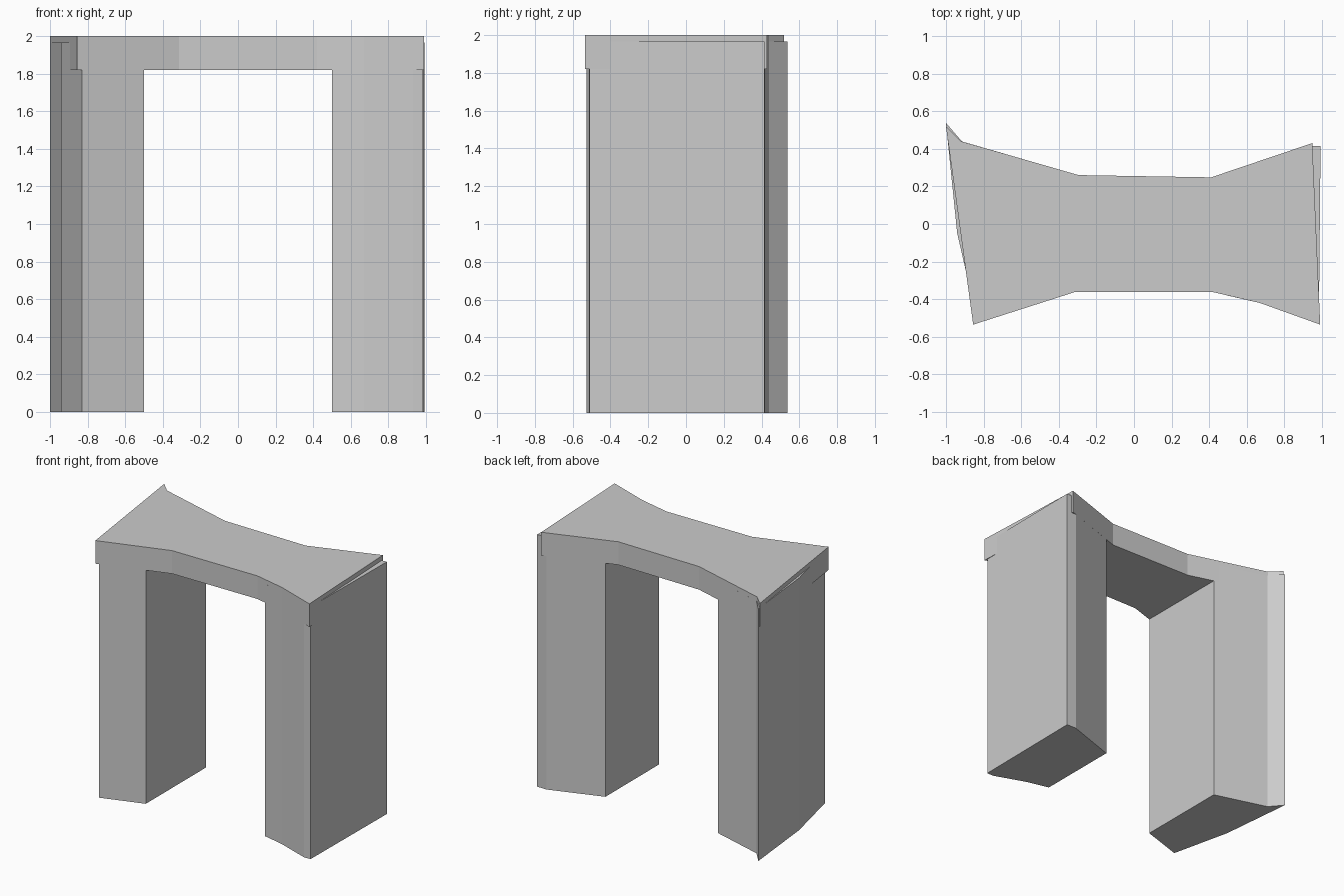
import bpy
import bmesh

if "Cube" in bpy.data.objects:
    bpy.data.objects.remove(bpy.data.objects["Cube"])


def prism(name, outline, z0, z1):
    """Extrude a counter-clockwise plan outline from z0 up to z1."""
    bm = bmesh.new()
    base = bm.faces.new([bm.verts.new((x, y, z0)) for x, y in outline])
    top = bmesh.ops.extrude_face_region(bm, geom=[base])["geom"]
    moved = [v for v in top if isinstance(v, bmesh.types.BMVert)]
    bmesh.ops.translate(bm, verts=moved, vec=(0, 0, z1 - z0))
    bmesh.ops.recalc_face_normals(bm, faces=bm.faces)
    mesh = bpy.data.meshes.new(name)
    bm.to_mesh(mesh)
    bm.free()
    obj = bpy.data.objects.new(name, mesh)
    bpy.context.collection.objects.link(obj)
    return obj


LINTEL_BOTTOM, TOP, LEG_TOP = 1.82, 2.0, 1.965

# Waisted lintel slab across the top
prism("lintel", [
    (-0.855, -0.535), (-0.315, -0.362), (0.42, -0.362), (0.67, -0.42),
    (0.99, -0.535), (0.948, 0.43), (0.41, 0.248), (-0.295, 0.26),
    (-0.92, 0.44), (-1.0, 0.52),
], LINTEL_BOTTOM, TOP)

# Left pillar, slightly bowed outer face and flared back corner
prism("left_pillar", [
    (-0.83, -0.527), (-0.5, -0.421), (-0.5, 0.319), (-0.915, 0.439),
    (-1.0, 0.538), (-0.94, -0.05),
], 0, LEG_TOP)

# Right pillar, with small chamfers at its outer corners
prism("right_pillar", [
    (0.5, -0.381), (0.67, -0.42), (0.93, -0.513), (0.983, -0.51),
    (0.992, 0.415), (0.91, 0.417), (0.5, 0.278),
], 0, LEG_TOP)
